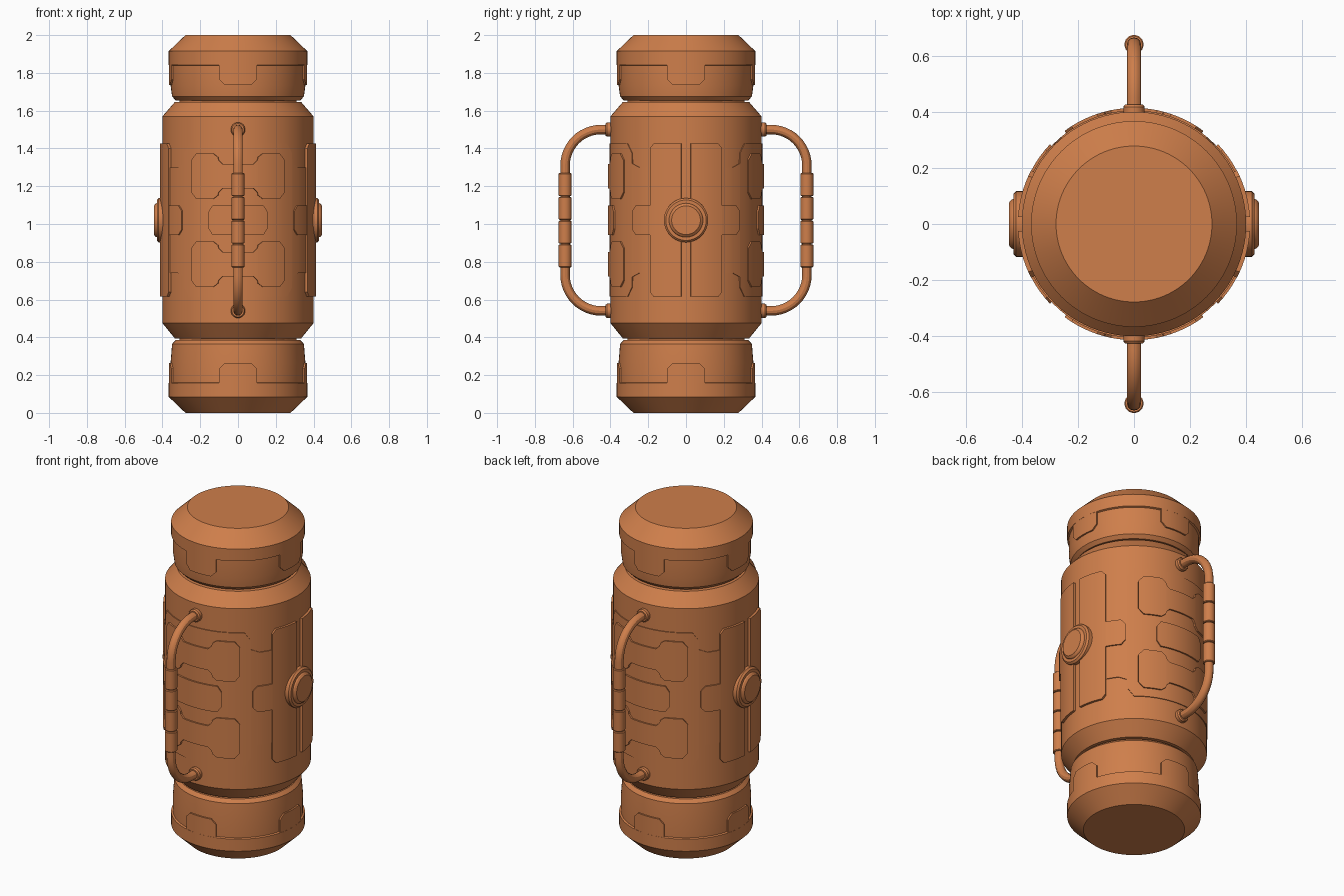
import bpy, bmesh
from math import sin, cos, pi, radians
from mathutils import Matrix

if "Cube" in bpy.data.objects:
    bpy.data.objects.remove(bpy.data.objects["Cube"])

mat = bpy.data.materials.new("copper_orange")
mat.diffuse_color = (0.62, 0.21, 0.07, 1)
mat.use_nodes = True
mat.node_tree.nodes["Principled BSDF"].inputs["Base Color"].default_value = mat.diffuse_color
MID = 1.02  # height of the decorated middle


def finish(obj, angle=25):
    obj.data.materials.append(mat)
    bpy.ops.object.select_all(action='DESELECT')
    obj.select_set(True)
    bpy.context.view_layer.objects.active = obj
    bpy.ops.object.shade_smooth_by_angle(angle=radians(angle))
    return obj


def from_bmesh(name, bm):
    bmesh.ops.recalc_face_normals(bm, faces=bm.faces)
    me = bpy.data.meshes.new(name)
    bm.to_mesh(me)
    bm.free()
    obj = bpy.data.objects.new(name, me)
    bpy.context.collection.objects.link(obj)
    return finish(obj)


def lathe(name, profile, segs=96, matrix=Matrix()):
    """Closed solid turned around z from (radius, height) points."""
    bm = bmesh.new()
    rings = [[bm.verts.new((r * cos(2 * pi * i / segs), r * sin(2 * pi * i / segs), z))
              for i in range(segs)] for r, z in profile]
    for a, b in zip(rings, rings[1:]):
        for i in range(segs):
            j = (i + 1) % segs
            bm.faces.new((a[i], a[j], b[j], b[i]))
    bm.faces.new(rings[0])
    bm.faces.new(rings[-1])
    bm.transform(matrix)
    return from_bmesh(name, bm)


def wrap_panel(name, facing, cols, zc, r_out, r_in, mirror=False):
    """Raised plate wrapped on the cylinder; cols = (degrees, half height)."""
    if mirror:
        cols = [(-a, h) for a, h in reversed(cols)] + cols
    fine = [cols[0]]
    for (a0, h0), (a1, h1) in zip(cols, cols[1:]):
        n = max(1, int(abs(a1 - a0) / 3.5))
        fine += [(a0 + (a1 - a0) * k / n, h0 + (h1 - h0) * k / n) for k in range(1, n + 1)]
    bm = bmesh.new()
    sections = []
    for a, h in fine:
        t = radians(facing + a)
        sections.append([bm.verts.new((r * cos(t), r * sin(t), zc + s * h))
                         for r, s in ((r_in, -1), (r_out, -1), (r_out, 1), (r_in, 1))])
    for p, q in zip(sections, sections[1:]):
        for k in range(4):
            m = (k + 1) % 4
            bm.faces.new((p[k], p[m], q[m], q[k]))
    bm.faces.new(sections[0])
    bm.faces.new(sections[-1])
    return from_bmesh(name, bm)


# main barrel and the neck running through both gaps
lathe("barrel", [(0.32, 0.395), (0.335, 0.395), (0.40, 0.475), (0.40, 1.57),
                 (0.335, 1.645), (0.32, 1.645)])
lathe("neck", [(0.31, 0.3), (0.31, 1.75)])

# end caps: stepped drums with four tabs each
for name, z0, d, length in (("bottom_cap", 0, 1, 0.385), ("top_cap", 2, -1, 0.345)):
    prof = [(0.278, 0), (0.367, 0.085), (0.367, 0.158), (0.357, 0.162),
            (0.357, 0.265), (0.349, length - 0.02), (0.33, length)]
    lathe(name, [(r, z0 + d * z) for r, z in prof])
    for k in range(4):
        wrap_panel(name + "_tab", 90 * k, [(11, 0.08), (15.8, 0.05)],
                   z0 + d * 0.185, 0.3665, 0.34, True)

for side, facing in (("front", -90), ("back", 90)):
    # wide thin backing panel with stepped ends
    wrap_panel(side + "_backing_panel", facing,
               [(40, 0.405), (45, 0.355), (45.3, 0.30), (52, 0.28), (63, 0.28)],
               MID, 0.405, 0.385, True)
    # upper and lower dumbbell plates
    for s in (-1, 1):
        wrap_panel(side + "_dumbbell_plate", facing,
                   [(11.5, 0.064), (14.5, 0.085), (14.8, 0.10), (18.5, 0.12),
                    (32.5, 0.12), (36.7, 0.085)], MID + s * 0.233, 0.414, 0.385, True)
    # centre plate
    wrap_panel(side + "_centre_plate", facing, [(19, 0.078), (22.2, 0.045)],
               MID, 0.414, 0.385, True)

    # handle tube: straight grip with rounded ends into the barrel
    d = 1 if side == "back" else -1
    y_out, half, rad = 0.64, 0.48, 0.19
    upper = [(0.39, half)] + [(y_out - rad + rad * sin(t), half - rad + rad * cos(t))
                              for t in (pi / 2 * k / 12 for k in range(13))]
    path = upper + [(y, -z) for y, z in reversed(upper)]
    cu = bpy.data.curves.new(side + "_handle", 'CURVE')
    cu.dimensions = '3D'
    cu.bevel_depth = 0.025
    cu.bevel_resolution = 4
    sp = cu.splines.new('POLY')
    sp.points.add(len(path) - 1)
    for pt, (y, z) in zip(sp.points, path):
        pt.co = (0, d * y, MID + z, 1)
    obj = bpy.data.objects.new(side + "_handle", cu)
    bpy.context.collection.objects.link(obj)
    bpy.ops.object.select_all(action='DESELECT')
    obj.select_set(True)
    bpy.context.view_layer.objects.active = obj
    bpy.ops.object.convert(target='MESH')
    finish(bpy.context.view_layer.objects.active, 30)

    # four grip sleeves
    for k in range(4):
        z = MID + (k - 1.5) * 0.126
        lathe(side + "_grip_sleeve", [(0.024, -0.061), (0.03, -0.061), (0.034, -0.057),
              (0.034, 0.057), (0.03, 0.061), (0.024, 0.061)], 24,
              Matrix.Translation((0, d * y_out, z)))
    # collars where the handle meets the barrel
    for s in (-1, 1):
        lathe(side + "_handle_collar", [(0.038, 0.38), (0.038, 0.418), (0.032, 0.426)], 24,
              Matrix.Translation((0, 0, MID + s * half)) @ Matrix.Rotation(-d * pi / 2, 4, 'X'))

for side, facing in (("right", 0), ("left", 180)):
    for s in (-1, 1):
        # tall side plates and the small tabs reaching toward front and back
        wrap_panel(side + "_side_plate", facing,
                   [(s * 3.5, 0.405), (s * 24.5, 0.405), (s * 27.6, 0.38)], MID, 0.414, 0.385)
        wrap_panel(side + "_side_tab", facing,
                   [(s * 27, 0.078), (s * 40, 0.078), (s * 43.5, 0.05)], MID, 0.413, 0.385)
    # round side boss
    d = 1 if side == "right" else -1
    lathe(side + "_boss", [(0.117, 0.38), (0.117, 0.42), (0.107, 0.43), (0.09, 0.43),
                           (0.087, 0.437), (0.076, 0.446)], 48,
          Matrix.Translation((0, 0, MID)) @ Matrix.Rotation(d * pi / 2, 4, 'Y'))
